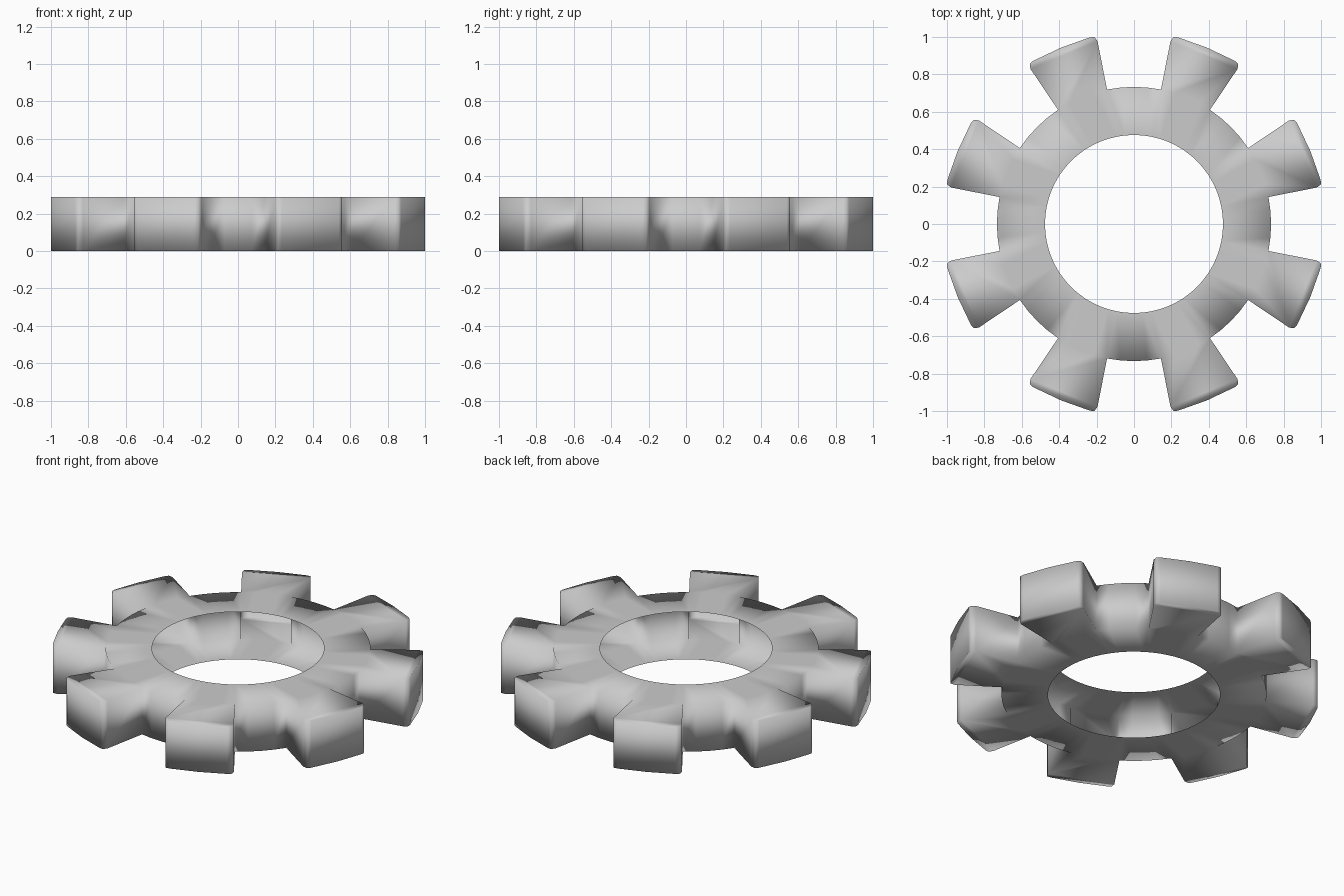
import bpy, bmesh
from math import cos, sin, radians

if "Cube" in bpy.data.objects:
    bpy.data.objects.remove(bpy.data.objects["Cube"])

TEETH, HEIGHT = 8, 0.29
R_HOLE, R_ROOT, HALF_ROOT = 0.476, 0.733, 11.15
STEP = 360 / TEETH
ARC = 4  # segments across each tooth root and each gap

# Tooth crown (radial, tangential), from the clockwise flank round to the other
CROWN = [(0.978, -0.194), (1.005, -0.187), (1.012, -0.165), (1.0205, 0.0),
         (1.012, 0.165), (1.005, 0.187), (0.978, 0.194)]

bm = bmesh.new()


def polar(r, deg):
    return r * cos(radians(deg)), r * sin(radians(deg))


def pair(p):
    """Matching bottom and top vertices."""
    return bm.verts.new((*p, 0)), bm.verts.new((*p, HEIGHT))


def cap(pairs):
    """Matching flat faces on the top and the underside."""
    bm.faces.new([p[1] for p in pairs])
    bm.faces.new([p[0] for p in reversed(pairs)])


def wall(pairs):
    """Upright outer wall along a chain of points."""
    for a, b in zip(pairs, pairs[1:]):
        bm.faces.new((a[0], b[0], b[1], a[1]))


# Inner and root circles share the same angular divisions
angles = []
for i in range(TEETH):
    mid = STEP * (i + 0.5)
    angles += [mid - HALF_ROOT + 2 * HALF_ROOT * k / ARC for k in range(ARC)]
    angles += [mid + HALF_ROOT + (STEP - 2 * HALF_ROOT) * k / ARC for k in range(ARC)]
hole = [pair(polar(R_HOLE, a)) for a in angles]
root = [pair(polar(R_ROOT, a)) for a in angles]
n = len(angles)

# Ring body, open at the hole
for i in range(n):
    j = (i + 1) % n
    cap([hole[i], root[i], root[j], hole[j]])

# Teeth and gap walls
for i in range(TEETH):
    mid, s = radians(STEP * (i + 0.5)), i * 2 * ARC
    crown = [pair((u * cos(mid) - v * sin(mid), u * sin(mid) + v * cos(mid)))
             for u, v in CROWN]
    base = root[s:s + ARC + 1]
    cap([base[0], crown[0], crown[-1]] + base[:0:-1])
    cap(crown)
    wall([base[0]] + crown + [base[-1]])
    wall([root[(s + ARC + k) % n] for k in range(ARC + 1)])

mesh = bpy.data.meshes.new("gear_ring")
bm.to_mesh(mesh)
bm.free()
mesh.shade_smooth()
gear = bpy.data.objects.new("gear_ring", mesh)
bpy.context.collection.objects.link(gear)
